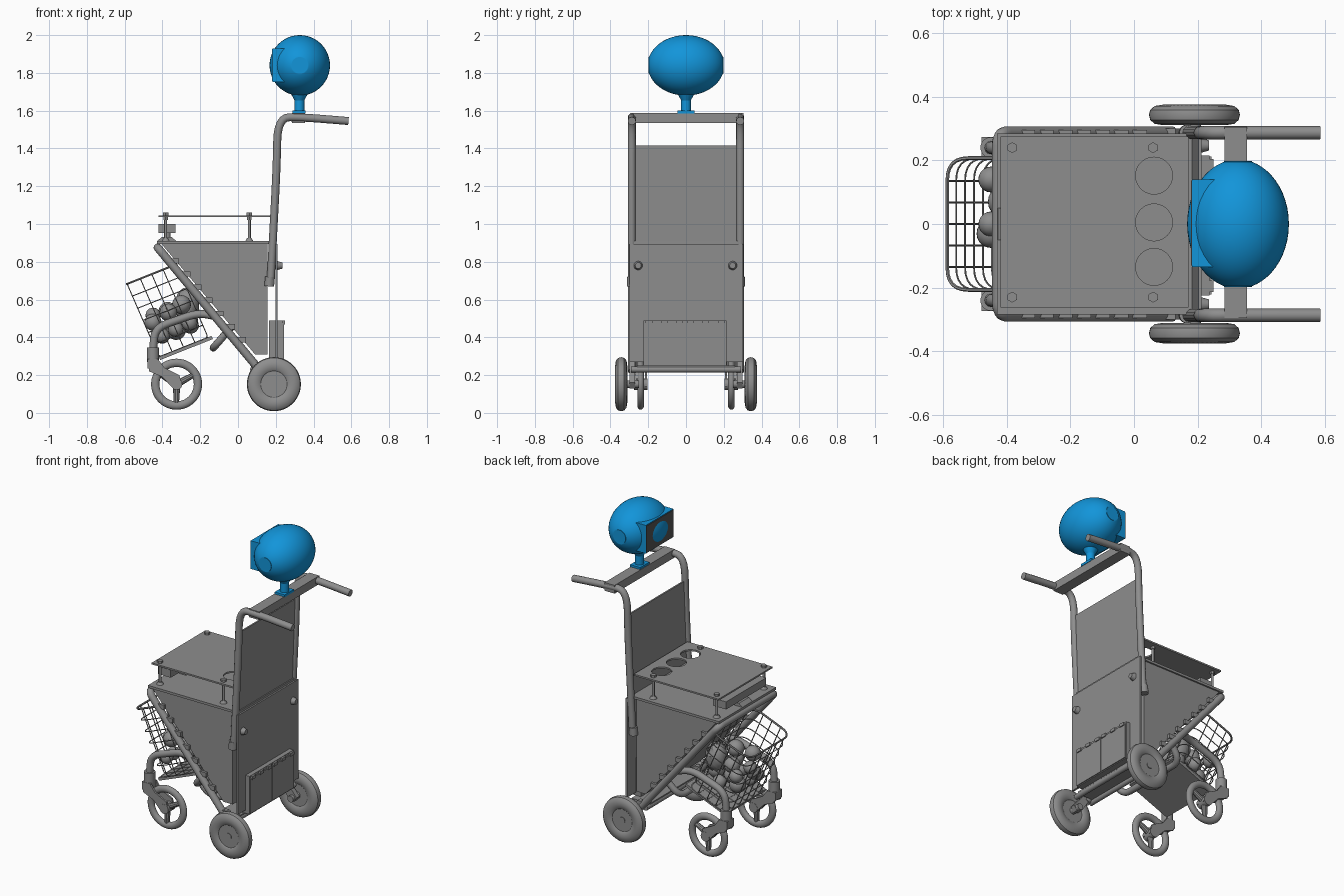
import bpy, bmesh, math, random
from mathutils import Vector, Matrix

cube = bpy.data.objects.get("Cube")
if cube:
    bpy.data.objects.remove(cube, do_unlink=True)


def material(name, rgb):
    m = bpy.data.materials.new(name)
    m.use_nodes = True
    m.diffuse_color = (*rgb, 1)
    m.node_tree.nodes["Principled BSDF"].inputs["Base Color"].default_value = (*rgb, 1)
    return m


GREY = material("mid grey", (0.27, 0.27, 0.27))
BLUE = material("bright blue", (0.006, 0.3, 0.7))
DARK = material("dark screen grey", (0.09, 0.09, 0.09))


def add(name, mesh, mat):
    ob = bpy.data.objects.new(name, mesh)
    bpy.context.collection.objects.link(ob)
    mesh.materials.clear()
    mesh.materials.append(mat)
    return ob


def finish(name, bm, mat):
    bmesh.ops.recalc_face_normals(bm, faces=bm.faces)
    mesh = bpy.data.meshes.new(name)
    bm.to_mesh(mesh)
    bm.free()
    return add(name, mesh, mat)


def box(name, x, y, z, mat=GREY):
    """Box from (low, high) pairs."""
    bm = bmesh.new()
    bmesh.ops.create_cube(bm, size=1)
    for v in bm.verts:
        v.co = [(a + b) / 2 + c * (b - a) for (a, b), c in zip((x, y, z), v.co)]
    return finish(name, bm, mat)


def prism(name, outline, y0, y1, mat=GREY):
    """Outline in x and z, extruded along y."""
    bm = bmesh.new()
    face = bm.faces.new([bm.verts.new((x, y0, z)) for x, z in outline])
    new = bmesh.ops.extrude_face_region(bm, geom=[face])["geom"]
    bmesh.ops.translate(bm, vec=(0, y1 - y0, 0), verts=[g for g in new if isinstance(g, bmesh.types.BMVert)])
    return finish(name, bm, mat)


def rod(name, a, b, r, r2=None, sides=20, mat=GREY):
    a, b = Vector(a), Vector(b)
    bm = bmesh.new()
    turn = (b - a).to_track_quat("Z", "Y").to_matrix().to_4x4()
    bmesh.ops.create_cone(bm, cap_ends=True, segments=sides, radius1=r, radius2=r if r2 is None else r2,
                          depth=(b - a).length, matrix=Matrix.Translation((a + b) / 2) @ turn)
    return finish(name, bm, mat)


def lathe(name, profile, centre, mat=GREY, sides=48):
    """Profile of (radius, y) turned about the y axis."""
    bm = bmesh.new()
    vs = [bm.verts.new((r, y, 0)) for r, y in profile]
    es = [bm.edges.new(p) for p in zip(vs, vs[1:])]
    bmesh.ops.spin(bm, geom=vs + es, cent=(0, 0, 0), axis=(0, 1, 0), angle=math.tau, steps=sides)
    bmesh.ops.remove_doubles(bm, verts=bm.verts, dist=0.0002)
    bmesh.ops.translate(bm, vec=centre, verts=bm.verts)
    return finish(name, bm, mat)


def rounded(points, radius, closed=False, steps=6):
    """Path with its corners turned into arcs."""
    pts = [Vector(p) for p in points]
    n, out = len(pts), []
    for i, p in enumerate(pts):
        if not closed and i in (0, n - 1):
            out.append(p)
            continue
        a, b = pts[i - 1] - p, pts[(i + 1) % n] - p
        a, b = (d.normalized() * min(radius, d.length * 0.48) for d in (a, b))
        for k in range(steps + 1):
            t = k / steps
            out.append(p + a * (1 - t) ** 2 + b * t ** 2)
    return out


def tube(name, points, r, bend=0.08, closed=False, mat=GREY, res=4):
    path = rounded(points, bend, closed)
    cu = bpy.data.curves.new(name, "CURVE")
    cu.dimensions, cu.bevel_depth, cu.bevel_resolution, cu.use_fill_caps = "3D", r, res, True
    sp = cu.splines.new("POLY")
    sp.points.add(len(path) - 1)
    sp.use_cyclic_u = closed
    for q, p in zip(sp.points, path):
        q.co = (*p, 1)
    tmp = bpy.data.objects.new(name, cu)
    mesh = bpy.data.meshes.new_from_object(tmp)
    bpy.data.objects.remove(tmp)
    return add(name, mesh, mat)


# Wedge-shaped storage body with its lid
prism("body", [(-0.41, 0.9), (0.155, 0.9), (0.155, 0.31), (0.09, 0.31)], -0.275, 0.275)
box("body_lid", (-0.43, 0.2), (-0.285, 0.285), (0.895, 0.91))

# Tubular frame and handles
tube("diagonal_frame", [(0.12, -0.285, 0.22), (-0.425, -0.285, 0.875),
                        (-0.425, 0.285, 0.875), (0.12, 0.285, 0.22)], 0.022, 0.04)
for s, side in ((-1, "right"), (1, "left")):
    y = 0.287 * s
    tube(side + "_handle", [(0.172, y, 0.68), (0.205, y, 1.3), (0.21, y, 1.565), (0.34, y, 1.565),
                            (0.585, y, 1.545)], 0.021, 0.17)
    rod(side + "_handle_clamp", (0.165, y, 0.67), (0.168, y, 0.72), 0.025)
    for k in range(7):
        t = 0.12 + k * 0.12
        x, z = -0.4 + 0.49 * t, 0.87 - 0.58 * t
        box(side + "_frame_bracket", (x - 0.02, x + 0.03), (y - 0.008, y + 0.008), (z - 0.01, z + 0.018))
box("handle_crossbar", (0.285, 0.355), (-0.295, 0.305), (1.535, 1.587))

# Back panels, doors and knobs
prism("upper_back_panel", [(0.175, 0.7), (0.185, 0.7), (0.212, 1.415), (0.202, 1.415)], -0.27, 0.27)
box("lower_back_panel", (0.198, 0.21), (-0.3, 0.303), (0.27, 0.895))
box("rear_box", (0.165, 0.238), (-0.225, 0.215), (0.25, 0.49))
for y0, y1 in ((-0.222, -0.008), (-0.002, 0.212)):
    box("rear_door", (0.236, 0.244), (y0, y1), (0.255, 0.475))
    for k in (0.12, 0.5, 0.88):
        y = y0 + (y1 - y0) * k
        box("door_hinge", (0.236, 0.25), (y - 0.018, y + 0.018), (0.468, 0.488))
for y in (-0.253, 0.247):
    rod("panel_knob", (0.208, y, 0.78), (0.235, y, 0.78), 0.024, 0.016)

# Lower chassis
box("chassis_floor", (0.07, 0.2), (-0.26, 0.26), (0.235, 0.25))
for x in (0.08, 0.19):
    rod("chassis_crossbar", (x, -0.29, 0.23), (x, 0.29, 0.23), 0.016)

# Upper shelf with three round holes
shelf = box("shelf", (-0.42, 0.172), (-0.262, 0.275), (1.036, 1.046))
cutters = [rod("hole_cutter", (0.063, y, 1), (0.063, y, 1.1), 0.058, sides=40) for y in (-0.135, 0.005, 0.152)]
for c in cutters:
    mod = shelf.modifiers.new("hole", "BOOLEAN")
    mod.operation, mod.object, mod.solver = "DIFFERENCE", c, "EXACT"
bpy.context.view_layer.update()
cut = bpy.data.meshes.new_from_object(shelf.evaluated_get(bpy.context.evaluated_depsgraph_get()))
shelf.modifiers.clear()
shelf.data = cut
for c in cutters:
    bpy.data.objects.remove(c, do_unlink=True)
for x in (-0.383, 0.06):
    for y in (-0.23, 0.24):
        rod("shelf_post", (x, y, 0.9), (x, y, 1.05), 0.008, sides=12)
        rod("shelf_bolt", (x, y, 1.043), (x, y, 1.06), 0.017, sides=6)
        rod("shelf_spacer", (x, y, 1.02), (x, y, 1.037), 0.013, sides=6)
        rod("post_foot", (x, y, 0.908), (x, y, 0.925), 0.022, 0.012)
box("sensor_bar", (-0.42, -0.33), (-0.2, 0.2), (0.952, 1.0))
rod("sensor_stem", (-0.375, 0, 0.92), (-0.375, 0, 0.96), 0.018)
prism("sensor_foot", [(-0.43, 0.908), (-0.325, 0.908), (-0.35, 0.93), (-0.405, 0.93)], -0.05, 0.05)

# Head, neck and screen
ends = [0.195 * math.sin(math.pi / 2 * k / 12) for k in range(-12, 13)]
lathe("head", [(0, -0.195)] + [(0.16 * math.sqrt(1 - (y / 0.203) ** 2), y) for y in ends] + [(0, 0.195)],
      (0.327, 0, 1.84), BLUE)
for s in (-1, 1):
    rod("ear_disc", (0.327, 0.19 * s, 1.84), (0.327, 0.198 * s, 1.84), 0.044, sides=32, mat=BLUE)
box("screen_housing", (0.183, 0.28), (-0.135, 0.14), (1.752, 1.93), BLUE)
box("screen", (0.179, 0.185), (-0.131, 0.136), (1.756, 1.926), DARK)
rod("neck", (0.325, 0, 1.59), (0.325, 0, 1.7), 0.026, mat=BLUE)
rod("neck_collar", (0.325, 0, 1.655), (0.325, 0, 1.69), 0.026, 0.045, mat=BLUE)
box("neck_base", (0.288, 0.358), (-0.046, 0.046), (1.585, 1.6), BLUE)

# Wheels, forks and caster arms
tyre = [(math.cos(a), math.sin(a)) for a in (math.tau * k / 16 for k in range(17))]
for s, side in ((-1, "right"), (1, "left")):
    half = [(0, 0.022), (0.07, 0.022), (0.076, 0.027), (0.1, 0.032), (0.125, 0.028), (0.139, 0.016), (0.143, 0)]
    lathe(side + "_rear_wheel", half + [(r, -y) for r, y in reversed(half[:-1])], (0.19, 0.343 * s, 0.152))
    rod(side + "_rear_hub", (0.19, 0.25 * s, 0.152), (0.19, 0.368 * s, 0.152), 0.02)
    prism(side + "_axle_bracket", [(0.08, 0.27), (0.13, 0.27), (0.22, 0.16), (0.2, 0.13), (0.165, 0.14)],
          0.27 * s, 0.3 * s)
    y = 0.24 * s
    hub = Vector((-0.325, y, 0.152))
    lathe(side + "_caster_tyre", [(0.113 + 0.022 * c, 0.018 * d) for c, d in tyre], hub)
    rod(side + "_caster_hub", hub - Vector((0, 0.035, 0)), hub + Vector((0, 0.035, 0)), 0.03)
    for a in (0.5, 2.6, 4.7):
        tip = hub + Vector((math.cos(a), 0, math.sin(a))) * 0.1
        rod(side + "_caster_spoke", hub, tip, 0.02, 0.014, sides=10)
    for d in (-0.028, 0.028):
        prism(side + "_fork_plate", [(-0.48, 0.28), (-0.42, 0.28), (-0.39, 0.24), (-0.31, 0.2), (-0.295, 0.14),
                                     (-0.34, 0.125), (-0.4, 0.19), (-0.47, 0.22)], y + d - 0.006, y + d + 0.006)
    box(side + "_fork_crown", (-0.48, -0.42), (y - 0.034, y + 0.034), (0.235, 0.285))
    rod(side + "_caster_stem", (-0.45, y, 0.27), (-0.45, y, 0.345), 0.033)
    tube(side + "_caster_arm", [(-0.45, y, 0.33), (-0.44, y, 0.45), (-0.21, y, 0.53), (-0.11, 0.28 * s, 0.51)],
         0.021, 0.07)
tube("under_basket_bar", [(-0.03, -0.275, 0.46), (-0.13, -0.25, 0.345), (-0.13, 0.25, 0.345),
                          (-0.03, 0.275, 0.46)], 0.02, 0.06)

# Tilted wire basket: local depth and drop directions
DEPTH, DROP = Vector((0.93, 0, 0.37)), Vector((0.4, 0, -0.92))
RIM = Vector((-0.587, 0, 0.683))


def basket(u, y, d):
    return RIM + DEPTH * u + DROP * d + Vector((0, y, 0))


LOW, HALF, BACK = 0.42, 0.207, 0.28
for k in range(7):
    d = LOW * k / 6
    tube("basket_ring", [basket(0, -HALF, d), basket(0, HALF, d), basket(BACK, HALF, d), basket(BACK, -HALF, d)],
         0.006 if k == 0 else 0.003, 0.07, closed=True, res=1)
for y in (-0.135, -0.0675, 0, 0.0675, 0.135):
    tube("basket_hoop", [basket(0, y, 0), basket(0, y, LOW), basket(BACK, y, LOW), basket(BACK, y, 0)],
         0.003, 0.02, res=1)
for u in (0.075, 0.14, 0.205):
    tube("basket_hoop", [basket(u, -HALF, 0), basket(u, -HALF, LOW), basket(u, HALF, LOW), basket(u, HALF, 0)],
         0.003, 0.02, res=1)
floor = [basket(u, 0, d) for u, d in ((0, LOW), (0.3, LOW), (0.3, LOW + 0.018), (0, LOW + 0.018))]
prism("basket_floor", [(p.x, p.z) for p in floor], -0.2, 0.2)


# Fruit and a scaly pine-shaped fruit in the basket
def ball(name, centre, r, stretch=1.0, rough=0.0):
    bm = bmesh.new()
    bmesh.ops.create_uvsphere(bm, u_segments=20, v_segments=12, radius=r)
    for i, v in enumerate(bm.verts):
        v.co *= 1 + rough * (i % 2)
        v.co.z *= stretch
    bmesh.ops.translate(bm, vec=centre, verts=bm.verts)
    finish(name, bm, GREY)


random.seed(4)
for k in range(14):
    u, y = 0.06 + 0.08 * (k % 3), -0.14 + 0.07 * (k % 5)
    ball("fruit", basket(u, y, 0.33 - 0.1 * (k // 9) - 0.03 * random.random()), random.uniform(0.038, 0.052))
ball("scaly_fruit", (-0.27, 0.08, 0.57), 0.06, 1.4, 0.12)
ball("large_fruit", (-0.45, -0.03, 0.48), 0.045)

# Smooth round parts, keep hard edges
bpy.ops.object.select_all(action="DESELECT")
meshes = [o for o in bpy.context.collection.objects if o.type == "MESH"]
for o in meshes:
    o.select_set(True)
bpy.context.view_layer.objects.active = meshes[0]
bpy.ops.object.shade_smooth_by_angle(angle=math.radians(35))
